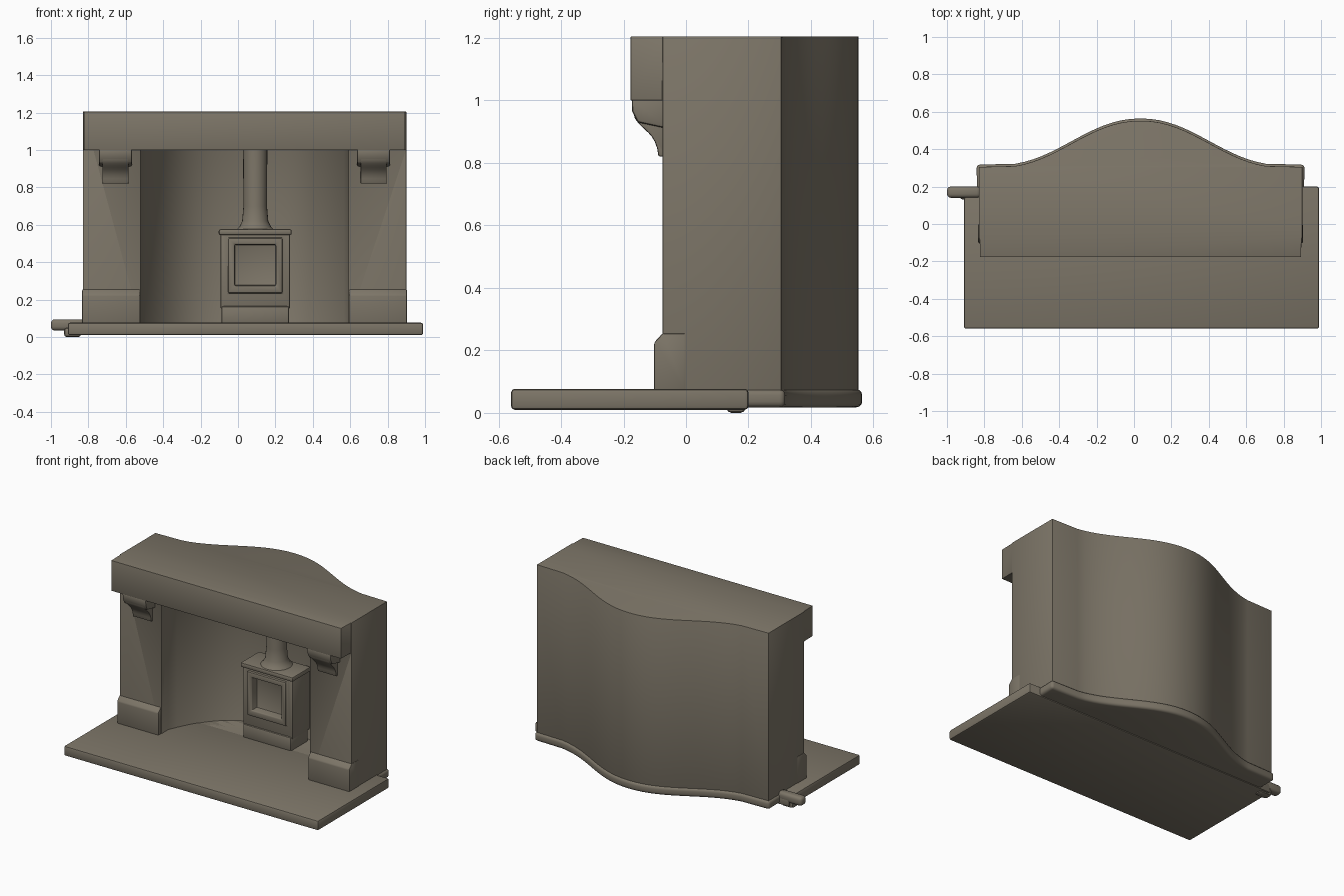
import bpy, bmesh, math
from mathutils import Vector
from mathutils.geometry import interpolate_bezier

cube = bpy.data.objects.get("Cube")
if cube:
    bpy.data.objects.remove(cube, do_unlink=True)

stone = bpy.data.materials.new("warm_grey_stone")
stone.use_nodes = True
COLOUR = (0.205, 0.18, 0.138, 1)
stone.diffuse_color = COLOUR
bsdf = next(n for n in stone.node_tree.nodes if n.type == 'BSDF_PRINCIPLED')
bsdf.inputs["Base Color"].default_value = COLOUR
bsdf.inputs["Roughness"].default_value = 0.8

MID = 0.035  # centre line of the surround


def add_object(name, bm):
    bmesh.ops.recalc_face_normals(bm, faces=bm.faces)
    mesh = bpy.data.meshes.new(name)
    bm.to_mesh(mesh)
    bm.free()
    mesh.materials.append(stone)
    obj = bpy.data.objects.new(name, mesh)
    bpy.context.collection.objects.link(obj)
    return obj


def prism(name, outline, low, high, axis='z', flare=1.0):
    """Extrude an outline along z (x, y points) or x (y, z points)."""
    bm = bmesh.new()
    place = (lambda a, b, h: (a, b, h)) if axis == 'z' else (lambda a, b, h: (h, a, b))
    bottom = [bm.verts.new(place(a, b, low)) for a, b in outline]
    top = [bm.verts.new(place(MID + (a - MID) * flare if axis == 'z' else a, b, high))
           for a, b in outline]
    bm.faces.new(bottom)
    bm.faces.new(top)
    for i in range(len(outline)):
        j = (i + 1) % len(outline)
        bm.faces.new((bottom[i], bottom[j], top[j], top[i]))
    return add_object(name, bm)


def box(name, x, y, z):
    return prism(name, [(x[0], y[0]), (x[1], y[0]), (x[1], y[1]), (x[0], y[1])], *z)


def combine(obj, other, operation):
    mod = obj.modifiers.new(operation.lower(), 'BOOLEAN')
    mod.operation = operation
    mod.solver = 'EXACT'
    mod.object = other
    bpy.context.view_layer.objects.active = obj
    bpy.ops.object.modifier_apply(modifier=mod.name)
    bpy.data.objects.remove(other, do_unlink=True)


def soften(obj, width=0.01, segments=2):
    for o in bpy.context.selected_objects:
        o.select_set(False)
    bpy.context.view_layer.objects.active = obj
    obj.select_set(True)
    if width:
        mod = obj.modifiers.new("rounded_edges", 'BEVEL')
        mod.width = width
        mod.segments = segments
        mod.limit_method = 'ANGLE'
        mod.angle_limit = math.radians(40)
        bpy.ops.object.modifier_apply(modifier=mod.name)
    bpy.ops.object.shade_smooth_by_angle(angle=math.radians(35))


def bezier(points, count):
    vectors = [Vector((a, b, 0)) for a, b in points]
    return [(p.x, p.y) for p in interpolate_bezier(*vectors, count)]


def mirrored(half):
    """Half outline as (offset from centre, y), ending on the centre line."""
    left = [(MID - d, y) for d, y in half]
    right = [(MID + d, y) for d, y in reversed(half[:-1])]
    return left + right


# Surround: bowed back, hollow alcove and overhanging mantel
def back_curve(grow=0.0):
    bow = bezier([(0.67, 0.31 + grow), (0.42, 0.35 + grow),
                  (0.26, 0.555 + grow), (0, 0.552 + grow)], 16)
    return [(0.865 + grow, 0.305 + grow)] + bow


surround = prism("surround", mirrored([(0.865, -0.075)] + back_curve()), 0.03, 1.205)
recess = bezier([(0.555, 0), (0.42, 0.34), (0.24, 0.41), (0, 0.42)], 18)
alcove = prism("alcove_cutter", mirrored([(0.555, -0.3)] + recess), 0.075, 1.0)
combine(surround, alcove, 'DIFFERENCE')
mantel = prism("mantel", mirrored([(0.858, -0.177), (0.862, -0.01), (0, -0.01)]), 1.0, 1.205)
combine(surround, mantel, 'UNION')
soften(surround, 0.012)

# Flared skirt around the foot of the back
skirt = prism("back_skirt", mirrored([(0.87, 0.0)] + back_curve(0.012)), 0.018, 0.075)
soften(skirt, 0.018, 3)

# Hearth slab with a small stub at its back corner
hearth = box("hearth", (-0.91, 0.99), (-0.56, 0.2), (0.01, 0.077))
soften(hearth, 0.012)
stub = box("hearth_stub", (-1.0, -0.82), (0.14, 0.2), (0.035, 0.095))
soften(stub, 0.02, 3)
foot = box("hearth_foot", (-0.93, -0.84), (0.13, 0.19), (0, 0.05))
soften(foot, 0.015)

# Plinths and corbels on each pier
for side, label in ((-1, "right"), (1, "left")):
    edges = sorted((MID + side * 0.558, MID + side * 0.868))
    plinth = prism(label + "_plinth",
                   [(-0.102, 0.07), (-0.102, 0.225), (-0.075, 0.255),
                    (0.0, 0.255), (0.0, 0.07)], *edges, axis='x')
    soften(plinth, 0.006)

    centre = MID + side * 0.69
    curve = bezier([(-0.165, 0.945), (-0.14, 0.9), (-0.095, 0.9), (-0.088, 0.82)], 9)
    corbel = prism(label + "_corbel",
                   [(-0.06, 1.005), (-0.172, 1.005)] + curve + [(-0.06, 0.82)],
                   centre - 0.07, centre + 0.07, axis='x')
    soften(corbel, 0.006)
    cap = prism(label + "_corbel_cap",
                [(-0.06, 1.005), (-0.174, 1.005), (-0.172, 0.965),
                 (-0.155, 0.93), (-0.06, 0.91)],
                centre - 0.088, centre + 0.088, axis='x')
    soften(cap, 0.008)

# Stove
STOVE = 0.092
body = box("stove_body", (STOVE - 0.185, STOVE + 0.185), (0.185, 0.37), (0.15, 0.56))
window = box("window_cutter", (STOVE - 0.11, STOVE + 0.11), (0.1, 0.225), (0.275, 0.495))
door = box("stove_door", (STOVE - 0.145, STOVE + 0.145), (0.17, 0.2), (0.235, 0.53))
combine(body, door, 'UNION')
combine(body, window, 'DIFFERENCE')
soften(body, 0.008)
soften(box("stove_base", (STOVE - 0.18, STOVE + 0.18), (0.175, 0.36), (0.07, 0.165)), 0.01)
soften(box("stove_top", (STOVE - 0.195, STOVE + 0.195), (0.17, 0.37), (0.545, 0.577)), 0.01)

# Flue pipe with a flared foot
bm = bmesh.new()
profile = [(0.105, 0.57), (0.085, 0.59), (0.07, 0.62), (0.063, 0.7), (0.065, 1.02)]
spine = [bm.verts.new((STOVE + r, 0.28, z)) for r, z in profile]
edges = [bm.edges.new(pair) for pair in zip(spine, spine[1:])]
bmesh.ops.spin(bm, geom=spine + edges, cent=(STOVE, 0.28, 0), axis=(0, 0, 1),
               angle=math.tau, steps=24)
bmesh.ops.remove_doubles(bm, verts=bm.verts, dist=0.0005)
soften(add_object("flue_pipe", bm), 0)
